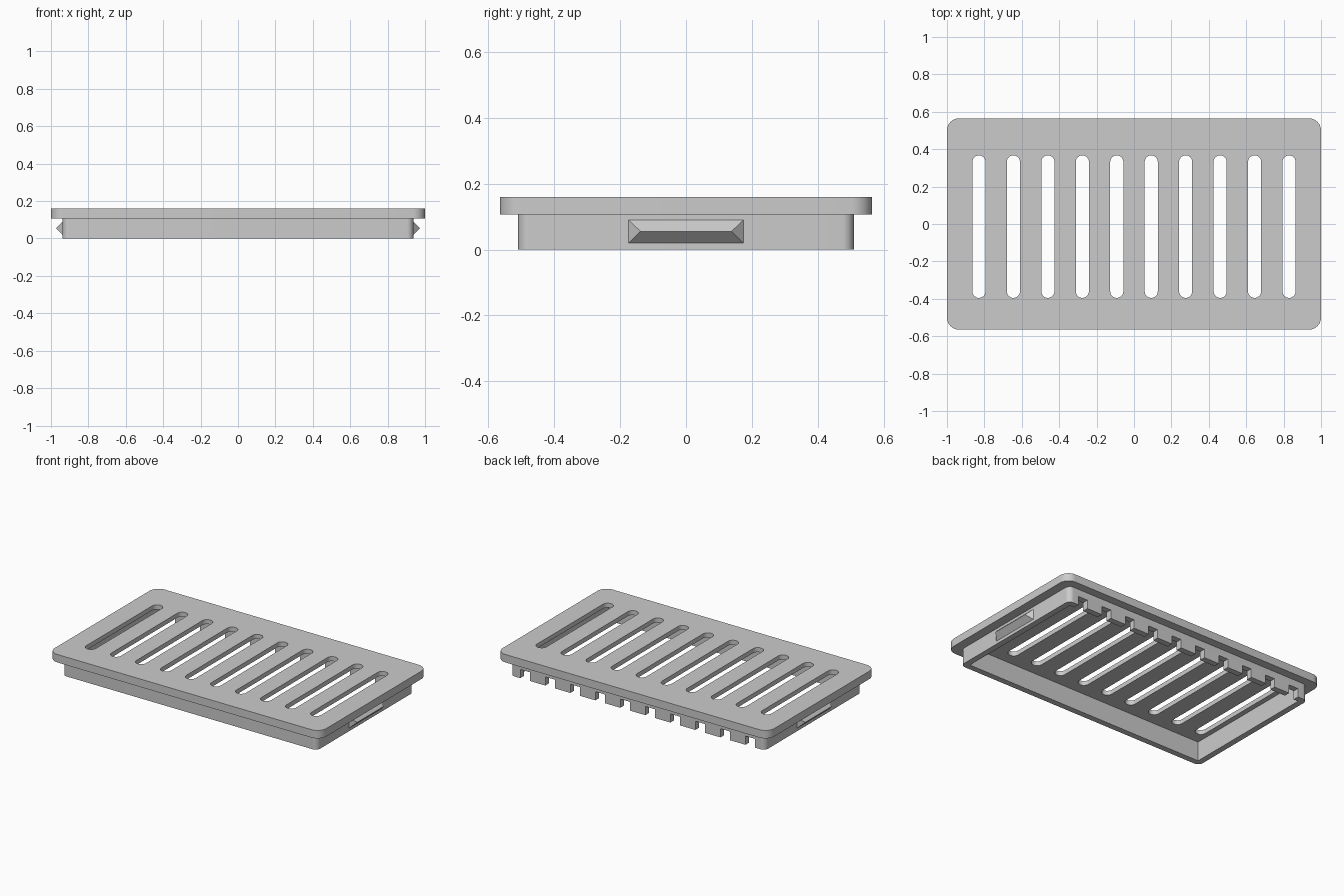
import bpy, bmesh, math

if "Cube" in bpy.data.objects:
    bpy.data.objects.remove(bpy.data.objects["Cube"], do_unlink=True)

grey = bpy.data.materials.new("light grey plastic")
grey.use_nodes = True
colour = (0.6, 0.6, 0.6, 1)
grey.diffuse_color = colour
grey.node_tree.nodes["Principled BSDF"].inputs["Base Color"].default_value = colour

PLATE_X, PLATE_Y, TOP = 1.0, 0.565, 0.16
SKIRT_X, SKIRT_Y, STEP = 0.938, 0.509, 0.107
WALL, CEILING = 0.04, 0.13
SLOTS, PITCH, SLOT_W = 10, 0.1842, 0.07
slot_xs = [(i - (SLOTS - 1) / 2) * PITCH for i in range(SLOTS)]


def rounded_outline(hx, hy, r, steps=10):
    """Counter-clockwise rounded rectangle; r = 0 gives sharp corners."""
    if r == 0:
        return [(hx, hy), (-hx, hy), (-hx, -hy), (hx, -hy)]
    pts = []
    for q, (sx, sy) in enumerate([(1, 1), (-1, 1), (-1, -1), (1, -1)]):
        for s in range(steps + 1):
            a = (q + s / steps) * math.pi / 2
            p = (sx * (hx - r) + r * math.cos(a), sy * (hy - r) + r * math.sin(a))
            if not pts or math.dist(p, pts[-1]) > 1e-5:
                pts.append(p)
    return pts


def add_prism(bm, outline, z0, z1, cx=0, cy=0):
    low = [bm.verts.new((x + cx, y + cy, z0)) for x, y in outline]
    high = [bm.verts.new((x + cx, y + cy, z1)) for x, y in outline]
    bm.faces.new(low[::-1])
    bm.faces.new(high)
    n = len(outline)
    for i in range(n):
        j = (i + 1) % n
        bm.faces.new((low[i], low[j], high[j], high[i]))


def make_object(name, bm):
    bmesh.ops.recalc_face_normals(bm, faces=bm.faces)
    mesh = bpy.data.meshes.new(name)
    bm.to_mesh(mesh)
    bm.free()
    mesh.materials.append(grey)
    obj = bpy.data.objects.new(name, mesh)
    bpy.context.collection.objects.link(obj)
    return obj


def prisms(name, items):
    bm = bmesh.new()
    for item in items:
        add_prism(bm, *item)
    return make_object(name, bm)


def cut(obj, *cutters):
    """Subtract each cutter, bake the result and discard the cutters."""
    for c in cutters:
        c.hide_render = True
        mod = obj.modifiers.new("cut", 'BOOLEAN')
        mod.operation, mod.solver, mod.object = 'DIFFERENCE', 'EXACT', c
    bpy.context.view_layer.update()
    baked = bpy.data.meshes.new_from_object(
        obj.evaluated_get(bpy.context.evaluated_depsgraph_get()))
    obj.modifiers.clear()
    obj.data = baked
    for c in cutters:
        bpy.data.objects.remove(c, do_unlink=True)


def smooth(obj):
    bpy.ops.object.select_all(action='DESELECT')
    obj.select_set(True)
    bpy.context.view_layer.objects.active = obj
    bpy.ops.object.shade_smooth_by_angle(angle=math.radians(30))


hollow = rounded_outline(SKIRT_X - WALL, SKIRT_Y - WALL, 0)

# Top plate with a hollow underside and a row of round-ended slots
plate = prisms("slotted_plate",
               [(rounded_outline(PLATE_X, PLATE_Y, 0.065), STEP, TOP)])
slot = rounded_outline(SLOT_W / 2, 0.381, SLOT_W / 2)
cut(plate,
    prisms("plate_hollow_cutter", [(hollow, -0.1, CEILING)]),
    prisms("slot_cutter", [(slot, 0, 0.3, x, -0.014) for x in slot_xs]))
smooth(plate)

# Skirt wall below the plate, with drain notches along the back
skirt = prisms("skirt_wall",
               [(rounded_outline(SKIRT_X, SKIRT_Y, 0.035), 0, STEP)])
notch = rounded_outline(SLOT_W / 2, 0.06, 0)
cut(skirt,
    prisms("skirt_hollow_cutter", [(hollow, -0.1, 0.3)]),
    prisms("notch_cutter", [(notch, -0.1, 0.058, x, SKIRT_Y - WALL / 2) for x in slot_xs]))
smooth(skirt)

# Wedge-shaped snap catch on each end
for side, name in ((1, "left_catch"), (-1, "right_catch")):
    bm = bmesh.new()
    base = [bm.verts.new((side * SKIRT_X, y, z))
            for y, z in ((-0.174, 0.02), (0.174, 0.02), (0.174, 0.09), (-0.174, 0.09))]
    ridge = [bm.verts.new((side * 0.974, y, 0.055)) for y in (-0.138, 0.138)]
    bm.faces.new(base)
    bm.faces.new((base[0], base[1], ridge[1], ridge[0]))
    bm.faces.new((base[2], base[3], ridge[0], ridge[1]))
    bm.faces.new((base[1], base[2], ridge[1]))
    bm.faces.new((base[3], base[0], ridge[0]))
    make_object(name, bm)
